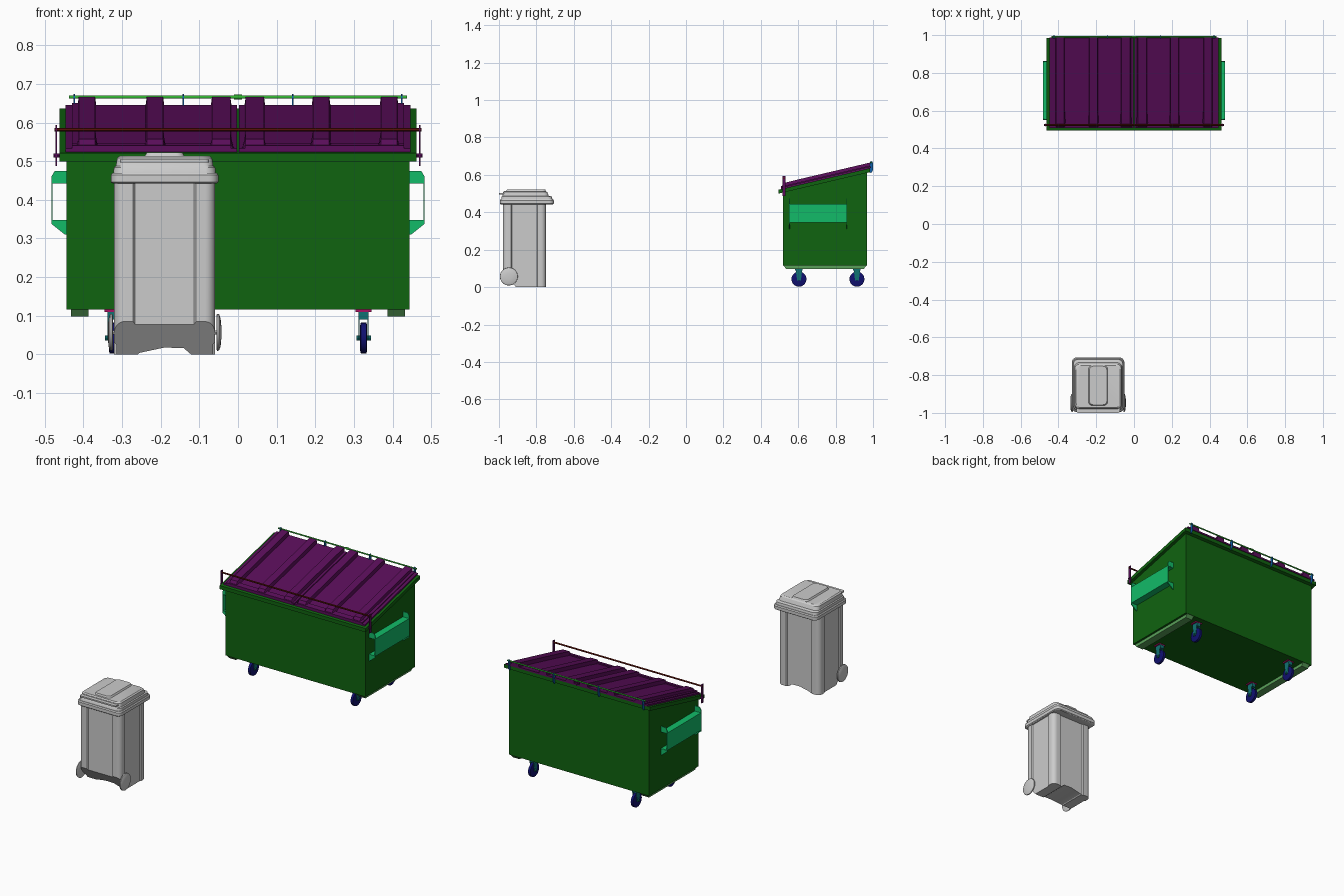
import bpy, bmesh, math

if "Cube" in bpy.data.objects:
    bpy.data.objects.remove(bpy.data.objects["Cube"])

# ---------- helpers ----------
def material(name, rgb):
    m = bpy.data.materials.new(name)
    m.diffuse_color = (*rgb, 1)
    m.use_nodes = True
    m.node_tree.nodes["Principled BSDF"].inputs["Base Color"].default_value = m.diffuse_color
    return m

GREEN = material("body_green", (.005, .125, .005))
PURPLE = material("lid_purple", (.1, .004, .1))
POCKET = material("pocket_green", (.006, .5, .14))
NAVY = material("wheel_navy", (.005, .005, .16))
TEAL = material("fork_teal", (.005, .17, .17))
RED = material("bar_red", (.1, .006, .003))
BLUE = material("bracket_blue", (.005, .12, .4))
LIME = material("rod_green", (.03, .45, .03))
MAGENTA = material("plate_magenta", (.4, .005, .12))
SKID = material("skid_green", (.1, .35, .1))

def loft(name, rings, mat=None):
    """Skin equal-length rings of points and cap both ends."""
    bm = bmesh.new()
    vs = [[bm.verts.new(p) for p in ring] for ring in rings]
    n = len(rings[0])
    for a, b in zip(vs, vs[1:]):
        for i in range(n):
            bm.faces.new((a[i], a[(i + 1) % n], b[(i + 1) % n], b[i]))
    bm.faces.new(vs[0])
    bm.faces.new(vs[-1])
    bmesh.ops.recalc_face_normals(bm, faces=bm.faces)
    me = bpy.data.meshes.new(name)
    bm.to_mesh(me)
    bm.free()
    ob = bpy.data.objects.new(name, me)
    bpy.context.collection.objects.link(ob)
    if mat:
        me.materials.append(mat)
    return ob

def prism_x(name, yz, x0, x1, mat=None):
    return loft(name, [[(x, y, z) for y, z in yz] for x in (x0, x1)], mat)

def prism_y(name, xz, y0, y1, mat=None):
    return loft(name, [[(x, y, z) for x, z in xz] for y in (y0, y1)], mat)

def box(name, x0, x1, y0, y1, z0, z1, mat=None):
    return prism_x(name, [(y0, z0), (y1, z0), (y1, z1), (y0, z1)], x0, x1, mat)

def turned_x(name, steps, y, z, mat=None, n=24):
    """Round part about an x axis from (x, radius) steps."""
    ang = [2 * math.pi * i / n for i in range(n)]
    return loft(name, [[(x, y + r * math.cos(a), z + r * math.sin(a)) for a in ang]
                       for x, r in steps], mat)

def rounded(cx, cy, hx, hy, z, r, recess=0, n=6):
    """Rounded rectangle ring, optionally with a shallow recess in each side."""
    pts = []
    for k, (sx, sy) in enumerate(((1, 1), (-1, 1), (-1, -1), (1, -1))):
        for i in range(n + 1):
            a = (k + i / n) * math.pi / 2
            pts.append((cx + sx * (hx - r) + r * math.cos(a),
                        cy + sy * (hy - r) + r * math.sin(a), z))
        if recess:
            a = (k + 1) * math.pi / 2
            c, s = math.cos(a), math.sin(a)
            d, w = ((hy, hx) if k % 2 == 0 else (hx, hy))
            w *= .62
            for t, q in ((-w, 0), (-w + .005, recess), (w - .005, recess), (w, 0)):
                pts.append((cx + c * (d - q) - s * t, cy + s * (d - q) + c * t, z))
    return pts

def cut(ob, cutter):
    cutter.hide_render = True
    m = ob.modifiers.new("cut", "BOOLEAN")
    m.operation, m.solver, m.object = "DIFFERENCE", "EXACT", cutter
    bpy.context.view_layer.objects.active = ob
    bpy.ops.object.modifier_apply(modifier=m.name)
    bpy.data.objects.remove(cutter)

def top_z(y):
    """Height of the dumpster's sloping rim."""
    return .52 + .235 * (y - .495)

def slope_slab(name, x0, x1, y0, y1, lo, hi, mat):
    return prism_x(name, [(y0, top_z(y0) + lo), (y1, top_z(y1) + lo),
                          (y1, top_z(y1) + hi), (y0, top_z(y0) + hi)], x0, x1, mat)

# ---------- dumpster body and rim ----------
prism_x("dumpster_body", [(.519, .116), (.967, .116), (.967, .62), (.519, .515)],
        -.444, .444, GREEN)
slope_slab("dumpster_rim", -.462, .462, .494, .985, -.02, .001, GREEN)

# ---------- rear hinge rod ----------
turned_x("hinge_rod", [(-.437, .004), (.437, .004)], .99, .666, LIME, 12)
turned_x("hinge_rod_coupling", [(-.01, .006), (.01, .006)], .99, .666, LIME, 12)

for s in (-1, 1):
    # lid panel with raised tapered ribs
    slope_slab("lid_panel", s * .003, s * .447, .508, .988, .001, .01, PURPLE)
    slope_slab("lid_front_lip", s * .018, s * .43, .508, .535, .005, .017, PURPLE)
    slope_slab("lid_side_step", s * .408, s * .43, .515, .985, .005, .015, PURPLE)
    for a, b in ((.02, .067), (.194, .236), (.37, .412)):
        rings = []
        for y, h, f in ((.513, .018, .012), (.524, .03, .009), (.6, .031, .004), (.988, .031, .004)):
            z = top_z(y)
            rings.append([(s * x, y, z + q) for x, q in
                          ((a - f, .004), (a, h), (b, h), (b + f, .004))])
        loft("lid_rib", rings, PURPLE)

    # fork pocket channel with end gussets
    prism_y("fork_pocket", [(s * x, z) for x, z in
            ((.442, .445), (.483, .445), (.483, .345), (.442, .345),
             (.442, .348), (.480, .348), (.480, .442), (.442, .442))], .55, .861, POCKET)
    for y in (.55, .857):
        prism_y("pocket_upper_gusset", [(s * x, z) for x, z in
                ((.442, .445), (.483, .445), (.483, .46), (.474, .475), (.442, .475))],
                y, y + .005, POCKET)
        prism_y("pocket_lower_gusset", [(s * x, z) for x, z in
                ((.442, .31), (.448, .31), (.483, .338), (.483, .345), (.442, .345))],
                y, y + .005, POCKET)

    # lid bar posts and bolts at the front corners
    box("bar_post", s * .468, s * .472, .517, .531, .487, .594, PURPLE)
    turned_x("post_bolt", [(s * .455, .005), (s * .477, .005)], .524, .515, PURPLE, 8)

    # skid rail under each side
    prism_x("skid_rail", [(.519, .118), (.535, .098), (.951, .098), (.967, .118)],
            s * .387, s * .432, SKID)

    # hinge brackets
    for x in (.142, .424):
        prism_x("hinge_bracket", [(.978, .615), (.99, .61), (1.0, .625), (1.0, .665),
                                  (.994, .674), (.984, .67)], s * x - .002, s * x + .002, BLUE)

    # casters
    for y in (.604, .914):
        c = s * .325
        box("caster_plate", c - .021, c + .021, y - .021, y + .021, .11, .117, MAGENTA)
        box("caster_fork_crown", c - .012, c + .012, y - .02, y + .02, .09, .11, TEAL)
        for e in (-1, 1):
            prism_x("caster_fork_leg", [(y - .02, .112), (y + .02, .112), (y + .01, .036),
                                        (y - .01, .036)], c + e * .0105, c + e * .013, TEAL)
        turned_x("caster_wheel", [(c - .009, .033), (c - .007, .04), (c + .007, .04),
                                  (c + .009, .033)], y, .0425, NAVY)
        turned_x("caster_axle", [(c - .019, .007), (c + .019, .007)], y, .0425, TEAL, 8)

# ---------- lid bar across the front ----------
turned_x("lid_bar", [(-.475, .0045), (.475, .0045)], .524, .582, RED, 12)

# ---------- wheeled bin ----------
CX, CY = -.19, -.864
bin_body = loft("bin_body", [rounded(CX, CY, .131, .115, z, .026, .006) for z in (0, .445)])
cut(bin_body, prism_x("rear_chamfer_cutter", [(-1.02, .135), (-.9, -.011), (-1.02, -.011)],
                      CX - .2, CX + .2))
cut(bin_body, prism_y("arch_cutter", [(CX + x, z) for x, z in
    ((-.08, -.01), (-.065, .004), (0, .018), (.05, .016), (.08, -.01))], -1, -.7))

# lid: rim, stepped dome and raised centre
LY = -.851
loft("bin_lid_rim", [rounded(CX, LY, hx, hy, z, .025) for hx, hy, z in
     ((.134, .139, .442), (.139, .144, .446), (.139, .144, .464), (.135, .140, .47))])
loft("bin_lid_dome", [rounded(CX, cy, hx, hy, z, .025) for cy, hx, hy, z in
     ((LY, .133, .137, .466), (LY, .131, .134, .484), (-.858, .126, .124, .488),
      (-.86, .123, .118, .508), (-.861, .116, .111, .514))])
loft("bin_lid_crown", [rounded(CX, -.855, hx, hy, z, .02) for hx, hy, z in
     ((.054, .108, .508), (.046, .102, .523))])
loft("bin_lid_rear_flap", [rounded(CX, -.93, .115, .07, z, .01) for z in (.496, .504)])

# wheels and axle
turned_x("bin_axle", [(CX - .14, .005), (CX + .14, .005)], -.947, .057, n=12)
for s in (-1, 1):
    turned_x("bin_wheel", [(CX + s * x, r) for x, r in
             ((.134, .044), (.136, .048), (.141, .047), (.145, .036), (.147, .015))],
             -.947, .057, n=32)

# ---------- shading ----------
for ob in bpy.context.scene.objects:
    ob.select_set(True)
bpy.context.view_layer.objects.active = bin_body
bpy.ops.object.shade_smooth_by_angle(angle=math.radians(30))
